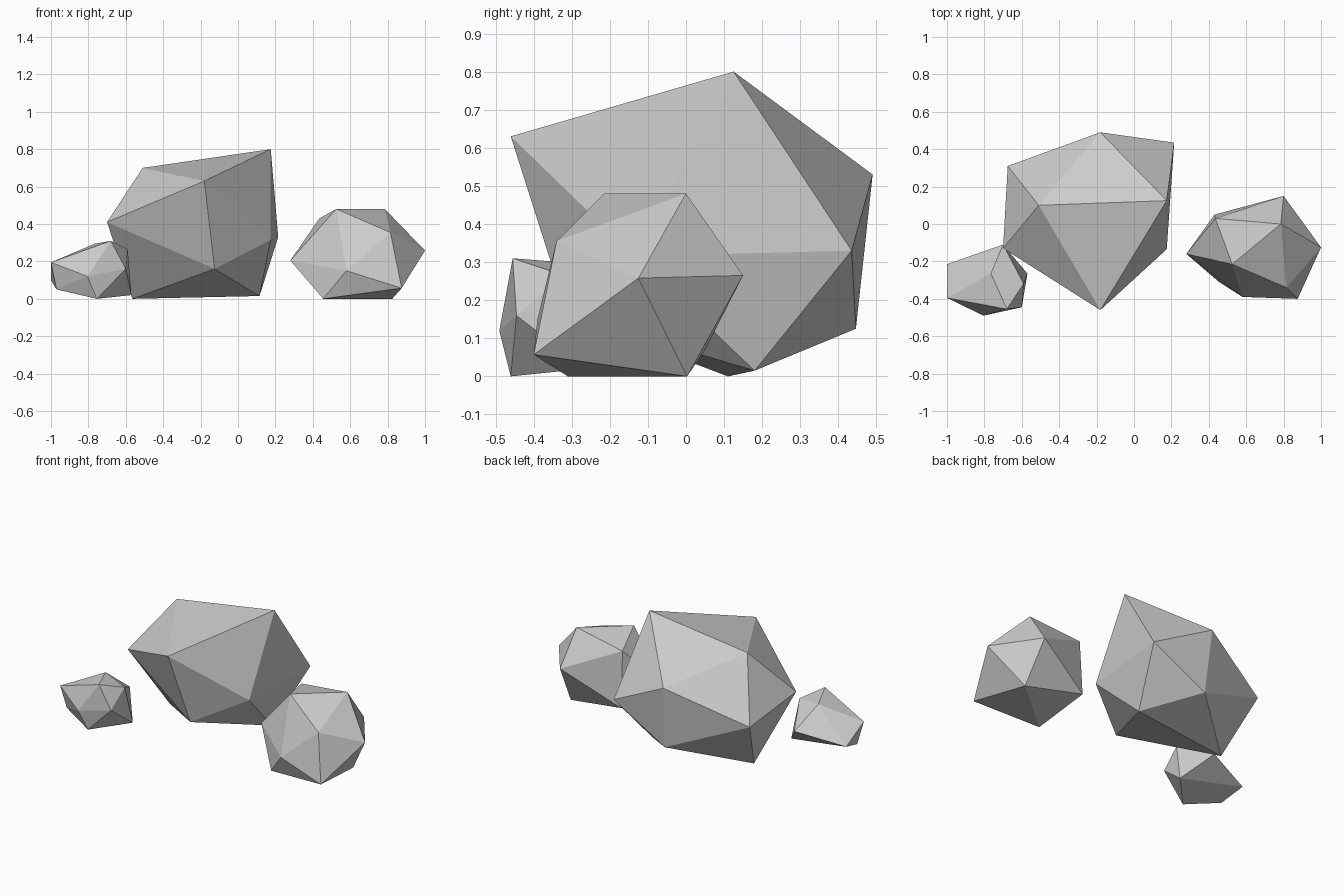
import bpy
import bmesh

default_cube = bpy.data.objects.get("Cube")
if default_cube:
    bpy.data.objects.remove(default_cube, do_unlink=True)

# One plain stone colour
stone = bpy.data.materials.new("stone_grey")
stone.use_nodes = True
stone_colour = (0.6, 0.6, 0.6, 1)
stone.diffuse_color = stone_colour
stone.node_tree.nodes["Principled BSDF"].inputs["Base Color"].default_value = stone_colour


def make_rock(name, pole, near_ring, far_ring, far_pole):
    """Twenty-sided rock: two poles joined by two staggered five-point rings."""
    bm = bmesh.new()
    first = bm.verts.new(pole)
    near = [bm.verts.new(point) for point in near_ring]
    far = [bm.verts.new(point) for point in far_ring]
    last = bm.verts.new(far_pole)
    count = len(near)
    for i in range(count):
        following = (i + 1) % count
        bm.faces.new((first, near[i], near[following]))
        bm.faces.new((near[i], far[i], near[following]))
        bm.faces.new((far[i], far[following], near[following]))
        bm.faces.new((last, far[following], far[i]))
    bmesh.ops.recalc_face_normals(bm, faces=bm.faces)
    mesh = bpy.data.meshes.new(name)
    bm.to_mesh(mesh)
    bm.free()
    mesh.materials.append(stone)
    rock = bpy.data.objects.new(name, mesh)
    bpy.context.scene.collection.objects.link(rock)
    return rock


# Large boulder in the middle
make_rock(
    "large_rock",
    pole=(.175, .125, .80),
    near_ring=[(-.18, -.46, .63), (-.51, .10, .70), (-.18, .49, .53),
               (.215, .435, .33), (.175, -.135, .315)],
    far_ring=[(-.70, -.13, .41), (-.675, .31, .34), (-.16, .446, .125),
              (.115, .18, .015), (-.125, -.31, .16)],
    far_pole=(-.565, .11, 0),
)

# Medium rock standing apart
make_rock(
    "medium_rock",
    pole=(1, -.125, .258),
    near_ring=[(.785, 0, .48), (.80, .15, .265), (.825, .003, 0),
               (.875, -.40, .057), (.815, -.34, .355)],
    far_ring=[(.435, .03, .43), (.43, .05, .07), (.455, -.31, 0),
              (.58, -.39, .15), (.525, -.215, .48)],
    far_pole=(.28, -.16, .205),
)

# Small rock leaning beside the boulder
make_rock(
    "small_rock",
    pole=(-.765, -.265, .295),
    near_ring=[(-.68, -.455, .31), (-1, -.395, .195), (-1, -.215, .10),
               (-.70, -.11, .16), (-.59, -.32, .265)],
    far_ring=[(-.805, -.49, .12), (-.97, -.37, .05), (-.79, -.24, .06),
              (-.57, -.265, .02), (-.60, -.445, .16)],
    far_pole=(-.755, -.46, 0),
)
